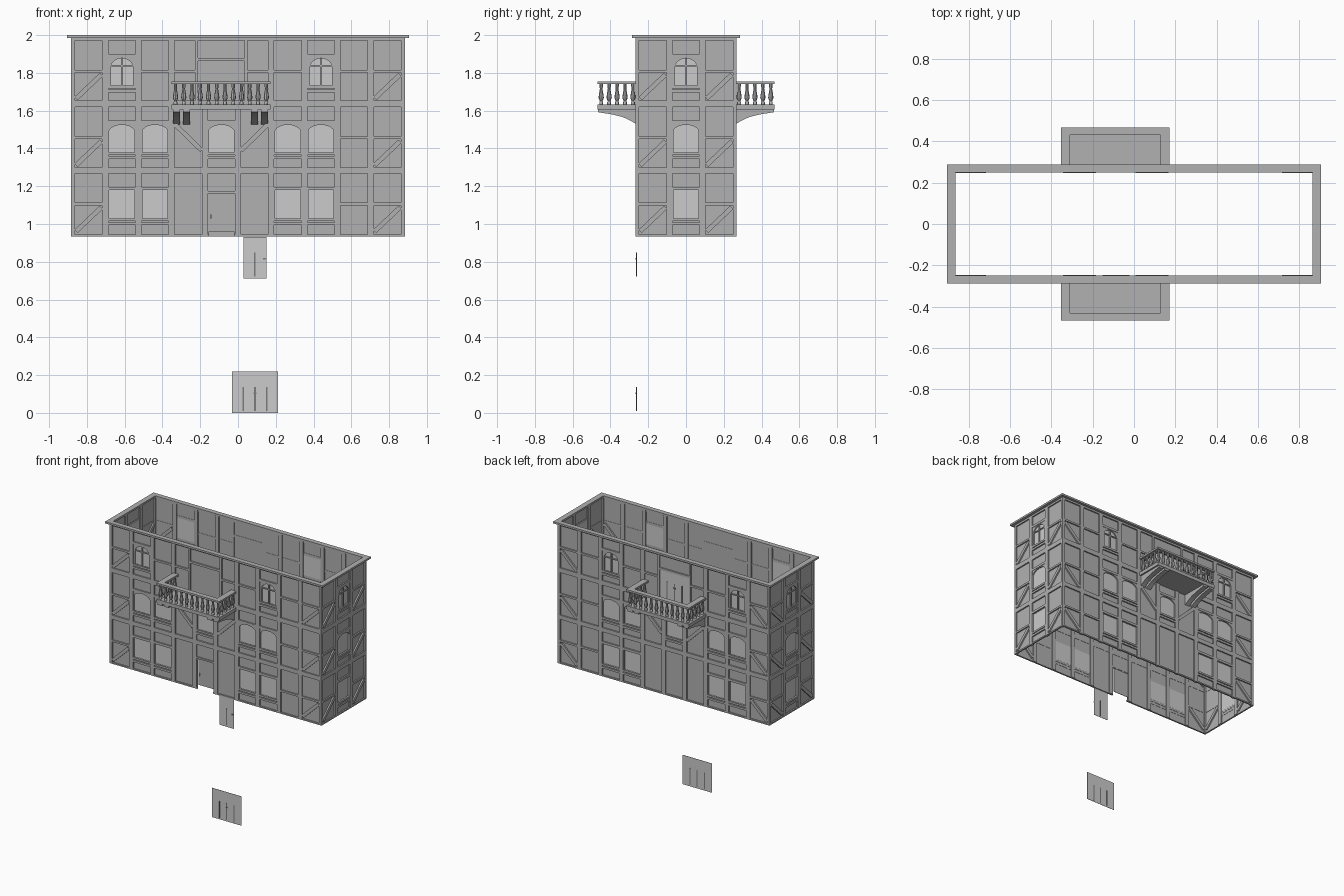
import bpy, bmesh, math
from mathutils import Vector

if "Cube" in bpy.data.objects:
    bpy.data.objects.remove(bpy.data.objects["Cube"])

BAY = 0.1757                     # timber grid pitch
FLOORS = [0.934, 1.284, 1.637]
TOPS = [1.284, 1.637, 1.987]
DX, DY = 0.88, 0.265             # outer faces of the timber frame
parts = {}

# Wall mappings: (along, depth inward from outer face, height) -> world
WALLS = {
    "front": lambda u, d, z: Vector((u, -(DY - d), z)),
    "back":  lambda u, d, z: Vector((u, DY - d, z)),
    "right": lambda u, d, z: Vector((DX - d, u, z)),
    "left":  lambda u, d, z: Vector((-(DX - d), u, z)),
}


def part(name):
    return parts.setdefault(name, bmesh.new())


def prism(name, P, pts, d0, d1):
    """Closed prism: 2D outline (u, z) extruded through depth d0..d1."""
    bm = part(name)
    a = [bm.verts.new(P(u, d0, z)) for u, z in pts]
    b = [bm.verts.new(P(u, d1, z)) for u, z in pts]
    faces = [bm.faces.new(a), bm.faces.new(b[::-1])]
    for i in range(len(a)):
        j = (i + 1) % len(a)
        faces.append(bm.faces.new((a[i], b[i], b[j], a[j])))
    bmesh.ops.recalc_face_normals(bm, faces=faces)


def bar(name, P, u0, u1, z0, z1, d0=-0.003, d1=0.009):
    prism(name, P, [(u0, z0), (u1, z0), (u1, z1), (u0, z1)], d0, d1)


def sheet(name, P, u0, u1, z0, z1, d=0.007):
    """Single wall face, facing outward."""
    bm = part(name)
    f = bm.faces.new([bm.verts.new(P(u, d, z)) for u, z in
                      ((u0, z0), (u1, z0), (u1, z1), (u0, z1))])
    f.normal_update()
    if f.normal.dot(P(0, 0, 0) - P(0, 1, 0)) < 0:
        f.normal_flip()


def brace(name, P, p, q, w=0.012):
    a, b = Vector(p), Vector(q)
    n = (b - a).normalized().orthogonal() * w
    prism(name, P, [tuple(v) for v in (a - n, b - n, b + n, a + n)], -0.0035, 0.017)


def window(wall, P, u0, u1, fl):
    zb, zt = FLOORS[fl], TOPS[fl]
    z0, z1 = zb + 0.095, zb + 0.245
    n = wall + "_window"
    sheet(wall + "_panels", P, u0, u1, zb, z0)
    sheet(wall + "_panels", P, u0, u1, z1, zt)
    a, b = u0 + 0.016, u1 - 0.016
    c, h = (a + b) / 2, (b - a) / 2
    sheet(n + "_glass", P, u0, u1, z0, z1, 0.010)
    bar(n + "_frames", P, a, b, z0 - 0.035, z0 - 0.02)
    bar(n + "_frames", P, a, b, z0 - 0.014, z0)
    bar(n + "_frames", P, a, b, z1, z1 + 0.018)
    jamb = 0.014 if fl == 2 else 0.005
    for s in (-1, 1):
        e = c + s * h
        bar(n + "_frames", P, min(e, e - s * jamb), max(e, e - s * jamb), z0, z1, 0.0)
    if fl:                       # arched head
        w = h - jamb
        rise = 0.045 if fl == 2 else 0.035
        arc = [(c + w * math.cos(t), z1 - rise + (rise - 0.004) * math.sin(t) ** 1.3)
               for t in (math.pi * k / 10 for k in range(1, 10))]
        arc = [(c + w, z1 - rise)] + arc + [(c - w, z1 - rise)]
        prism(n + "_frames", P, [(c - w, z1), (c + w, z1)] + arc, 0.0, 0.009)
        if fl == 2:              # casement bars
            bar(n + "_frames", P, c - 0.005, c + 0.005, z0, z1 - 0.005, 0.0)
            bar(n + "_frames", P, c - w, c + w, z1 - rise - 0.004, z1 - rise + 0.004, 0.002)


def door(name, P, u0, u1, z0, z1, leaves):
    """Thin door plate with stiles on the lower part and a handle."""
    bar(name + "_plate", P, u0, u1, z0, z1, 0.002, 0.004)
    zm = z0 + (z1 - z0) * 0.62
    for i in range(1, leaves * 2):
        u = u0 + (u1 - u0) * i / (leaves * 2)
        bar(name + "_stiles", P, u - 0.004, u + 0.004, z0 + 0.01, zm, 0.0, 0.0045)
    c = (u0 + u1) / 2 if leaves > 1 else u1 - 0.01
    bar(name + "_stiles", P, c - 0.008, c + 0.008, z0 + 0.10, z0 + 0.108, -0.002, 0.003)


def build_wall(wall, bays):
    P = WALLS[wall]
    frame, panels = wall + "_timbers", wall + "_panels"
    n, long = len(bays), len(bays) == 10
    start = -n * BAY / 2
    end = DX if long else DY
    # horizontal beams
    for z0, z1 in ((1.268, 1.300), (1.620, 1.655), (1.972, 1.987)):
        bar(frame, P, -end, end, z0, z1)
    for a, b in (((-end, -0.153), (-0.022, end)) if wall == "front" else ((-end, end),)):
        bar(frame, P, a, b, 0.934, 0.944)
    # posts
    for i in range(n + 1):
        u = start + i * BAY
        top = 1.637 if long and i in (4, 5) else 1.987
        bar(frame, P, max(u - 0.016, -end), min(u + 0.016, end), 0.934, top, d1=0.0155)
    # bay infill
    for i, bay in enumerate(bays):
        u0, u1 = start + i * BAY, start + (i + 1) * BAY
        a, b = u0 + 0.016, u1 - 0.016
        for fl, kind in enumerate(bay):
            zb, zt = FLOORS[fl], TOPS[fl]
            zm = zb + 0.172
            if kind == "W":
                window(wall, P, u0, u1, fl)
            elif kind == "D" and wall == "front":    # ground doorway with door
                l, r, h = -0.153, -0.022, 1.15
                sheet(panels, P, u0, l, zb, zt)
                sheet(panels, P, r, u1, zb, zt)
                sheet(panels, P, l, r, h, zt)
                bar(frame, P, a, b, h + 0.012, h + 0.024)
                bar("front_ground_door", P, l, r, zb + 0.025, h, 0.014, 0.017)
                bar("front_door_handle", P, l + 0.006, l + 0.014, 1.03, 1.05, 0.004, 0.015)
            elif kind != "B":
                sheet(panels, P, u0, u1, zb, zt)
            if kind in ("R", "X"):
                bar(frame, P, a, b, zm - 0.007, zm + 0.007)
            if kind == "X":
                brace(frame, P, (a + 0.005, zb + 0.027), (b - 0.005, zm - 0.018))
            if kind in ("/", "\\"):
                s = (zb + 0.105, zb + 0.245)
                brace(frame, P, (a, s[kind == "\\"]), (b, s[kind == "/"]))
    # balcony doorway framing on the top floor
    if long:
        l, r, h = -0.211, 0.034, 1.872
        L, R = -2 * BAY, BAY
        sheet(panels, P, L, R, 1.637, 1.987)
        bar(frame, P, l - 0.016, l, 1.655, 1.972)
        bar(frame, P, r, r + 0.016, 1.655, 1.972)
        bar(frame, P, l, r, h - 0.008, h + 0.008)
        bar(frame, P, L + 0.016, l - 0.016, 1.802, 1.816)
        bar(frame, P, r + 0.016, R - 0.016, 1.802, 1.816)
        if wall == "back":
            door("back_balcony_door", P, l, r, 1.65, h, 2)


def baluster(name, P, u, d):
    prof = [(0.010, 1.63), (0.010, 1.645), (0.007, 1.65), (0.014, 1.668),
            (0.012, 1.685), (0.007, 1.715), (0.009, 1.728), (0.009, 1.742)]
    bm, n, rings = part(name), 8, []
    for r, z in prof:
        rings.append([bm.verts.new(P(u + r * math.cos(k * math.tau / n),
                                     d + r * math.sin(k * math.tau / n), z)) for k in range(n)])
    fs = [bm.faces.new((p[k], p[(k + 1) % n], q[(k + 1) % n], q[k]))
          for p, q in zip(rings, rings[1:]) for k in range(n)]
    fs += [bm.faces.new(rings[0]), bm.faces.new(rings[-1])]
    bmesh.ops.recalc_face_normals(bm, faces=fs)


def balcony(wall):
    P, n = WALLS[wall], wall + "_balcony"
    l, r, out = -0.353, 0.172, -0.203
    bar(n + "_floor", P, l, r, 1.607, 1.633, out, 0.005)
    bar(n + "_rail", P, l, r, 1.741, 1.755, out, out + 0.038)
    bar(n + "_rail", P, l, l + 0.044, 1.741, 1.755, out + 0.038, 0.0)
    bar(n + "_rail", P, r - 0.044, r, 1.741, 1.755, out + 0.038, 0.0)
    for i in range(12):
        baluster(n + "_balusters", P, l + 0.022 + i * (r - l - 0.044) / 11, out + 0.019)
    for i in range(1, 5):
        for u in (l + 0.022, r - 0.022):
            baluster(n + "_balusters", P, u, out + 0.019 + i * 0.042)
    # curved brackets, outline drawn in depth and height
    curve = [(0.003, 1.528), (-0.03, 1.548), (-0.07, 1.566), (-0.12, 1.579),
             (-0.17, 1.587), (out + 0.003, 1.592), (out + 0.003, 1.608), (0.003, 1.608)]
    for c in (-0.325, -0.272, 0.088, 0.141):
        prism(n + "_brackets", lambda d, u, z: P(u, d, z), curve, c - 0.019, c + 0.019)


# Walls: each bay lists ground, middle, top floor infill
LONG = ["XXX", "WWW", "WWR", " \\B", "DWB", " /B", "WWR", "WWW", "RRR", "XXX"]
SHORT = ["XXX", "WWW", "XXX"]
for w in ("front", "back"):
    build_wall(w, LONG)
    balcony(w)
for w in ("left", "right"):
    build_wall(w, SHORT)

# Cornice ring around the open top
F = lambda u, d, z: Vector((u, d, z))
for s in (-1, 1):
    bar("cornice", F, -0.905, 0.905, 1.986, 2.0, s * 0.25, s * 0.287)
    bar("cornice", F, *sorted((s * 0.864, s * 0.905)), 1.986, 2.0, -0.25, 0.25)

# Loose door leaves hanging below the front wall
door("loose_single_door", WALLS["front"], 0.028, 0.15, 0.712, 0.932, 1)
door("loose_double_door", WALLS["front"], -0.032, 0.212, 0.0, 0.22, 2)


def material(name, g):
    m = bpy.data.materials.new(name)
    m.diffuse_color = (g, g, g, 1)
    m.use_nodes = True
    m.node_tree.nodes["Principled BSDF"].inputs["Base Color"].default_value = m.diffuse_color
    return m


dark, pale, deep = material("dark_grey", 0.44), material("pale_grey", 0.8), material("deep_grey", 0.2)

# Turn collected geometry into objects
for name, bm in parts.items():
    me = bpy.data.meshes.new(name)
    bm.to_mesh(me)
    bm.free()
    me.materials.append(pale if name.endswith(("_glass", "_plate")) else
                        deep if name.endswith("_stiles") else dark)
    ob = bpy.data.objects.new(name, me)
    bpy.context.collection.objects.link(ob)
    if "baluster" in name or "bracket" in name:
        bpy.context.view_layer.objects.active = ob
        ob.select_set(True)
        bpy.ops.object.shade_smooth_by_angle(angle=math.radians(40))
        ob.select_set(False)
